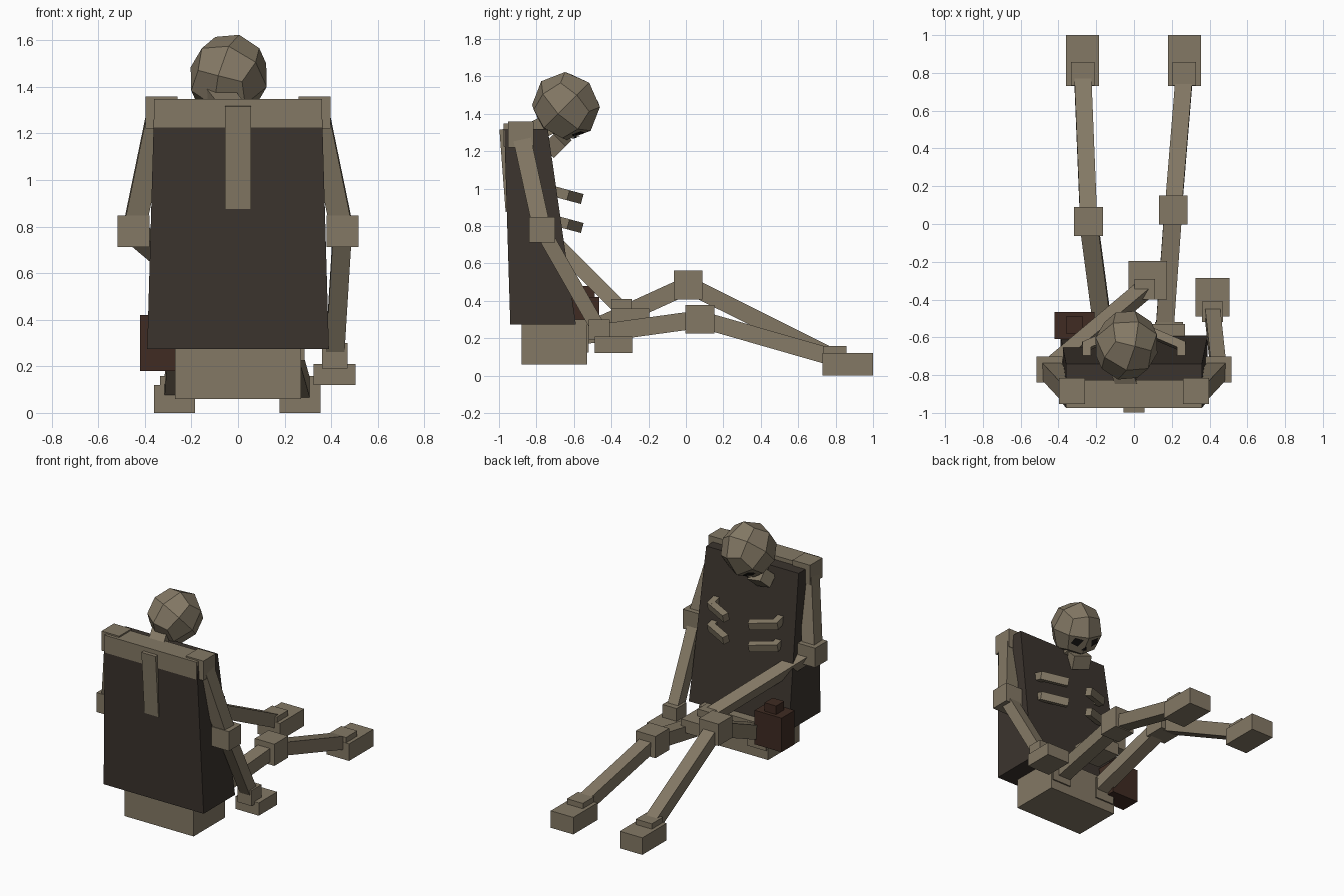
import bpy, bmesh, math
from mathutils import Vector, Matrix
from mathutils.bvhtree import BVHTree

if "Cube" in bpy.data.objects:
    bpy.data.objects.remove(bpy.data.objects["Cube"])


def material(name, rgb):
    m = bpy.data.materials.new(name)
    m.diffuse_color = (*rgb, 1)
    m.use_nodes = True
    m.node_tree.nodes["Principled BSDF"].inputs["Base Color"].default_value = m.diffuse_color
    return m


BONE = material("bone", (0.23, 0.19, 0.13))
CLOTH = material("dark_cloth", (0.044, 0.034, 0.027))
LEATHER = material("brown_leather", (0.05, 0.024, 0.016))
SOCKET = material("socket_black", (0.010, 0.008, 0.007))


def finish(name, bm, mat):
    bmesh.ops.recalc_face_normals(bm, faces=bm.faces)
    me = bpy.data.meshes.new(name)
    bm.to_mesh(me)
    bm.free()
    me.materials.append(mat)
    ob = bpy.data.objects.new(name, me)
    bpy.context.collection.objects.link(ob)
    return ob


def box(name, x, y, z, mat=BONE, matrix=None):
    """Box from (min, max) ranges."""
    bm = bmesh.new()
    bmesh.ops.create_cube(bm, size=1)
    for v in bm.verts:
        v.co = [(r[0] + r[1]) / 2 + c * (r[1] - r[0]) for r, c in zip((x, y, z), v.co)]
    if matrix:
        bm.transform(matrix)
    return finish(name, bm, mat)


def joint(name, c, size):
    return box(name, *[(p - size / 2, p + size / 2) for p in c])


def beam(name, a, b, w, h=None, mat=BONE):
    """Square bar running from a to b."""
    a, b = Vector(a), Vector(b)
    d = (b - a).normalized()
    side = Vector((1, 0, 0))
    side = (side - d * side.dot(d)).normalized()
    up = d.cross(side)
    bm = bmesh.new()
    bmesh.ops.create_cube(bm, size=1)
    for v in bm.verts:
        x, y, z = v.co
        v.co = a.lerp(b, z + 0.5) + side * x * w + up * y * (h or w)
    return finish(name, bm, mat)


# Torso cloth: tapered block, deeper at the hem
bm = bmesh.new()
bmesh.ops.create_cube(bm, size=2)
for v in bm.verts:
    top, front = v.co.z > 0, v.co.y > 0
    y = (-0.74 if front else -0.972) if top else (-0.59 if front else -0.94)
    v.co = (v.co.x * (0.36 if top else 0.39), y, 1.32 if top else 0.275)
finish("torso_cloth", bm, CLOTH)

# Pelvis, spine, shoulder bar, neck
box("pelvis", (-0.27, 0.27), (-0.88, -0.53), (0.06, 0.30))
beam("spine", (0, -0.915, 0.88), (0, -0.948, 1.32), 0.11, 0.10)
box("shoulder_bar", (-0.36, 0.36), (-0.975, -0.825), (1.225, 1.348))
beam("neck", (-0.02, -0.88, 1.27), (-0.09, -0.70, 1.36), 0.11)

# Ribs: two pairs, each bending inwards
for s, side in ((1, "right"), (-1, "left")):
    for i, z in enumerate((1.0, 0.845)):
        beam(f"rib_side_{side}_{i}", (s * 0.25, -0.76, z), (s * 0.25, -0.63, z - 0.035), 0.045, 0.055)
        beam(f"rib_front_{side}_{i}", (s * 0.265, -0.65, z - 0.03), (s * 0.09, -0.575, z - 0.05), 0.045, 0.055)

# Arms
WRIST = {1: (0.415, -0.465, 0.245), -1: (0.057, -0.345, 0.355)}
HAND = {1: ((0.325, 0.505), (-0.49, -0.285), (0.12, 0.21)),
        -1: ((-0.03, 0.175), (-0.40, -0.195), (0.27, 0.36))}
for s, side in ((1, "right"), (-1, "left")):
    elbow = (s * 0.448, -0.77, 0.78)
    box(f"shoulder_{side}", sorted((s * 0.26, s * 0.397)), (-0.953, -0.815), (1.22, 1.358))
    joint(f"elbow_{side}", elbow, 0.137)
    beam(f"upper_arm_{side}", (s * 0.345, -0.88, 1.28), elbow, 0.095)
    beam(f"forearm_{side}", elbow, WRIST[s], 0.08)
    joint(f"wrist_{side}", WRIST[s], 0.11)
    box(f"hand_{side}", *HAND[s])

# Legs
KNEE = {1: (0.208, 0.075, 0.302), -1: (-0.24, 0.013, 0.485)}
for s, side in ((1, "right"), (-1, "left")):
    hip = (s * 0.16, -0.59, 0.21)
    cx = 0.267 if s > 0 else -0.272
    ankle = (cx, 0.795, 0.095)
    joint(f"hip_{side}", (s * 0.185, -0.595, 0.20), 0.15)
    beam(f"thigh_{side}", hip, KNEE[s], 0.095)
    joint(f"knee_{side}", KNEE[s], 0.153)
    beam(f"shin_{side}", KNEE[s], ankle, 0.09)
    joint(f"ankle_{side}", ankle, 0.125)
    box(f"foot_{side}", (cx - 0.088, cx + 0.088), (0.73, 1.0), (0, 0.12))

# Hip pouch with stopper
box("pouch", (-0.42, -0.21), (-0.61, -0.465), (0.18, 0.42), LEATHER)
box("pouch_stopper", (-0.36, -0.27), (-0.58, -0.49), (0.41, 0.48), LEATHER)

# Skull: rounded cube, bowed forward and rolled
pose = (Matrix.Translation((-0.04, -0.642, 1.442))
        @ Matrix.Rotation(math.radians(-45), 4, 'X')
        @ Matrix.Rotation(math.radians(20), 4, 'Y'))
bm = bmesh.new()
bmesh.ops.create_cube(bm, size=2)
bmesh.ops.subdivide_edges(bm, edges=bm.edges[:], cuts=1, use_grid_fill=True)
for v in bm.verts:
    v.co = v.co.normalized() * 0.187
    v.co.x *= 0.93
tree = BVHTree.FromBMesh(bm)
bm.transform(pose)
finish("skull", bm, BONE)
box("jaw", (-0.065, 0.065), (0.06, 0.15), (-0.235, -0.14), BONE, pose)

# Eye sockets and nose, laid onto the skull front
eye = [(0.03, -0.02), (0.085, -0.01), (0.10, -0.055), (0.05, -0.075)]
nose = [(0, -0.065), (0.022, -0.10), (0, -0.10)]
bm = bmesh.new()
for s in (1, -1):
    for outline in (eye, nose):
        verts = []
        for x, z in outline:
            hit = tree.ray_cast(Vector((s * x, 1, z)), Vector((0, -1, 0)))[0]
            verts.append(bm.verts.new(pose @ (hit + Vector((0, 0.007, 0)))))
        bm.faces.new(verts if s < 0 else verts[::-1])
me = bpy.data.meshes.new("face_sockets")
for f in bm.faces:
    f.normal_update()
    if f.normal.dot(pose.to_3x3() @ Vector((0, 1, 0))) < 0:
        f.normal_flip()
bm.to_mesh(me)
bm.free()
me.materials.append(SOCKET)
bpy.context.collection.objects.link(bpy.data.objects.new("face_sockets", me))
